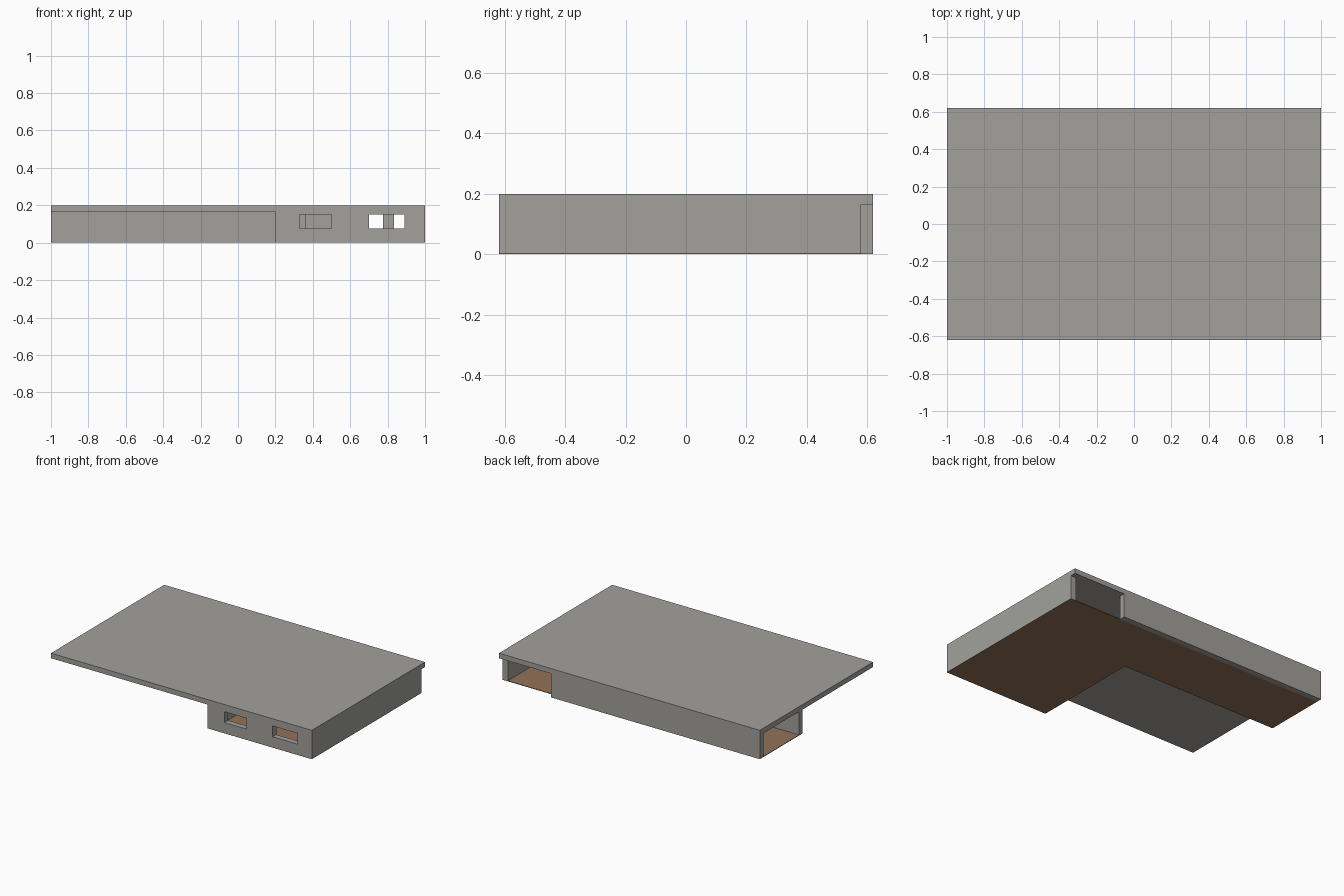
import bpy

if "Cube" in bpy.data.objects:
    bpy.data.objects.remove(bpy.data.objects["Cube"])


def make_material(name, colour):
    m = bpy.data.materials.new(name)
    m.diffuse_color = (*colour, 1.0)
    m.use_nodes = True
    m.node_tree.nodes["Principled BSDF"].inputs["Base Color"].default_value = m.diffuse_color
    return m


GREY = make_material("warm grey", (0.36, 0.355, 0.335))
BROWN = make_material("floor brown", (0.29, 0.17, 0.098))

ROOF_Z, TOP = 0.165, 0.20
BASE = 0.001          # walls standing on the floor slab start just above ground
T = 0.04              # wall thickness


def box(name, x, y, z, mat=GREY):
    """Box from (min, max) ranges on each axis."""
    bpy.ops.mesh.primitive_cube_add(size=1)
    o = bpy.context.object
    o.name = o.data.name = name
    for v in o.data.vertices:
        v.co = [r[0] if c < 0 else r[1] for c, r in zip(v.co, (x, y, z))]
    o.data.materials.append(mat)
    return o


def cut_window(wall, x, y, z=(0.075, 0.15)):
    """Cut a rectangular window through a wall and remove the cutter."""
    cutter = box("window_cutter", x, (y[0] - 0.05, y[1] + 0.05), z)
    cutter.hide_render = True
    mod = wall.modifiers.new("window", 'BOOLEAN')
    mod.operation, mod.solver, mod.object = 'DIFFERENCE', 'EXACT', cutter
    bpy.context.view_layer.objects.active = wall
    bpy.ops.object.modifier_apply(modifier=mod.name)
    bpy.data.objects.remove(cutter, do_unlink=True)


H = (BASE, ROOF_Z)

# Flat roof
box("roof", (-1, 1), (-0.62, 0.62), (ROOF_Z, TOP))

# L-shaped floor: back wing and front right wing
box("back_wing_floor", (-1, 1), (0.15, 0.58), (0, 0.004), BROWN)
box("front_wing_floor", (0.2, 1), (-0.62, 0.15), (0, 0.004), BROWN)

# Outer walls
box("back_wall", (-1, 0.6), (0.58, 0.62), (0, ROOF_Z))
box("right_wall", (1 - T, 1), (-0.62 + T, 0.58), H)
box("back_wing_front_wall", (-1, 0.2 + T), (0.15, 0.15 + T), H)
box("front_wing_left_wall", (0.2, 0.2 + T), (-0.62 + T, 0.15), H)
front_y = (-0.62, -0.62 + T)
front = box("front_wall", (0.2, 1), front_y, H)
for span in ((0.33, 0.50), (0.70, 0.89)):
    cut_window(front, span, front_y)

# Inner walls
inner_y = (0.15, 0.15 + T)
inner = box("inner_wall", (0.395, 0.835), inner_y, H)
cut_window(inner, (0.60, 0.775), inner_y)
box("partition_wall", (0.358, 0.395), (0.15, 0.58), H)
